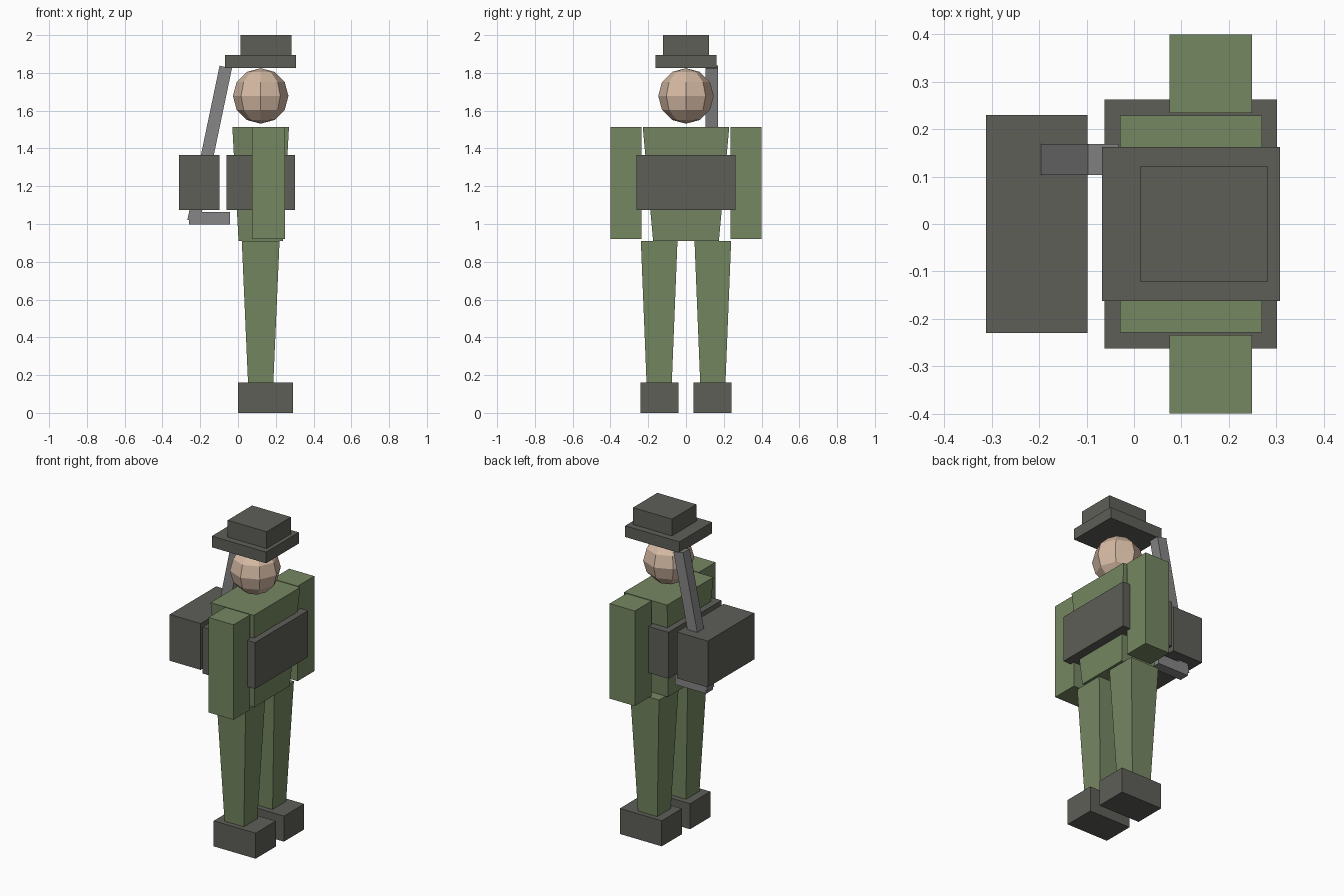
import bpy, bmesh
from math import radians
from mathutils import Matrix

cube = bpy.data.objects.get("Cube")
if cube:
    bpy.data.objects.remove(cube, do_unlink=True)


def material(name, rgb, alpha=1.0):
    linear = [((c / 255 + 0.055) / 1.055) ** 2.4 for c in rgb] + [alpha]
    mat = bpy.data.materials.new(name)
    mat.use_nodes = True
    mat.diffuse_color = linear
    shader = mat.node_tree.nodes["Principled BSDF"]
    shader.inputs["Base Color"].default_value = linear[:3] + [1.0]
    shader.inputs["Alpha"].default_value = alpha
    shader.inputs["Roughness"].default_value = 0.9
    return mat


green = material("uniform green", (118, 135, 98))
dark = material("dark grey", (94, 94, 88))
skin = material("skin", (212, 185, 163))
steel = material("rifle grey", (134, 134, 134), 0.73)


def add_object(name, bm, mat):
    bmesh.ops.recalc_face_normals(bm, faces=bm.faces)
    mesh = bpy.data.meshes.new(name)
    bm.to_mesh(mesh)
    bm.free()
    mesh.materials.append(mat)
    obj = bpy.data.objects.new(name, mesh)
    bpy.context.collection.objects.link(obj)
    return obj


def box(name, mat, center, size, taper=(1, 1), tilt=0):
    """Box whose bottom is scaled by taper and which leans about the y axis."""
    bm = bmesh.new()
    bmesh.ops.create_cube(bm, size=1)
    for v in bm.verts:
        if v.co.z < 0:
            v.co.x *= taper[0]
            v.co.y *= taper[1]
    bm.transform(Matrix.Translation(center) @ Matrix.Rotation(radians(tilt), 4, "Y")
                 @ Matrix.Diagonal((*size, 1)))
    return add_object(name, bm, mat)


# Limbs, one set per side
for side, s in (("left", 1), ("right", -1)):
    box(side + "_boot", dark, (0.145, s * 0.14, 0.08), (0.29, 0.2, 0.16))
    box(side + "_leg", green, (0.12, s * 0.142, 0.535), (0.2, 0.194, 0.75), (0.67, 0.69))
    box(side + "_arm", green, (0.162, s * 0.317, 1.217), (0.174, 0.165, 0.595))

# Torso, vest and backpack
box("torso", green, (0.12, 0, 1.212), (0.3, 0.458, 0.605), (0.78, 0.76))
box("vest", dark, (0.12, 0, 1.22), (0.364, 0.525, 0.29))
box("backpack", dark, (-0.205, 0, 1.22), (0.214, 0.46, 0.29))

# Head
bm = bmesh.new()
bmesh.ops.create_uvsphere(bm, u_segments=8, v_segments=6, radius=0.147)
bm.transform(Matrix.Translation((0.12, 0, 1.678)))
add_object("head", bm, skin)

# Hat
box("hat_brim", dark, (0.12, 0, 1.86), (0.376, 0.324, 0.07))
box("hat_crown", dark, (0.148, 0, 1.9475), (0.27, 0.242, 0.105))

# Slung rifle
box("rifle_barrel", steel, (-0.15, 0.136, 1.423), (0.067, 0.066, 0.834), tilt=11.8)
box("rifle_stock", steel, (-0.15, 0.136, 1.031), (0.217, 0.066, 0.066))
